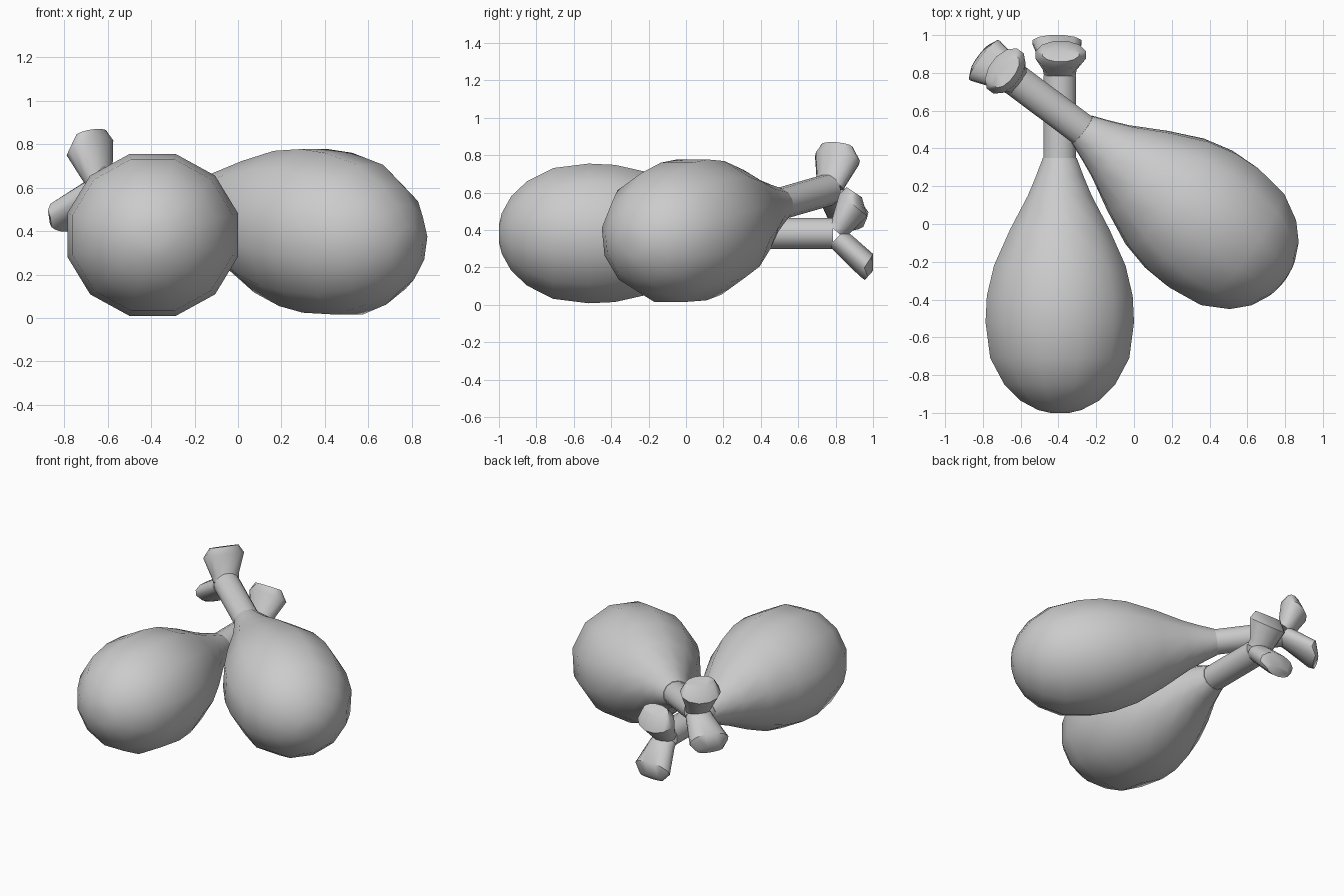
import bpy, bmesh, math
from mathutils import Matrix, Vector

if "Cube" in bpy.data.objects:
    bpy.data.objects.remove(bpy.data.objects["Cube"])

SIDES = 12


def loft(bm, rings):
    """Skin rings; each is (y0, z0, y1, z1, x_radius, x_centre), spanning two outline points."""
    loops = []
    for y0, z0, y1, z1, rx, xc in rings:
        c = Vector((xc, (y0 + y1) / 2, (z0 + z1) / 2))
        n = Vector((0, (y1 - y0) / 2, (z1 - z0) / 2))
        loop = []
        for i in range(SIDES):
            a = 2 * math.pi * (i + 0.5) / SIDES
            loop.append(bm.verts.new(c + Vector((rx * math.cos(a), 0, 0)) + n * math.sin(a)))
        loops.append(loop)
    for a, b in zip(loops, loops[1:]):
        for i in range(SIDES):
            j = (i + 1) % SIDES
            bm.faces.new((a[i], a[j], b[j], b[i]))
    bm.faces.new(loops[0])
    bm.faces.new(loops[-1])


def make(name, rings, frame):
    bm = bmesh.new()
    loft(bm, rings)
    bmesh.ops.recalc_face_normals(bm, faces=bm.faces)
    me = bpy.data.meshes.new(name)
    bm.to_mesh(me)
    bm.free()
    ob = bpy.data.objects.new(name, me)
    bpy.context.collection.objects.link(ob)
    ob.matrix_world = frame
    bpy.ops.object.select_all(action='DESELECT')
    ob.select_set(True)
    bpy.context.view_layer.objects.active = ob
    bpy.ops.object.shade_smooth_by_angle(angle=math.radians(50))


def round_ring(y, r):
    r *= 1.03
    return (y, -r * 0.95, y, r * 0.95, r, 0)


# Local frame: origin at the neck, +y along the bone, +z up
meat = [round_ring(y, r) for y, r in (
    (-1.35, 0.05), (-1.335, 0.115), (-1.285, 0.21), (-1.2, 0.295), (-1.06, 0.37),
    (-0.87, 0.395), (-0.73, 0.388), (-0.57, 0.35), (-0.38, 0.265),
    (-0.2, 0.17), (-0.1, 0.128), (0, 0.09))]
bone = [round_ring(y, 0.087) for y in (-0.05, 0.435)]
upper_knob = [
    (0.40, 0.06, 0.50, -0.03, 0.087, 0), (0.43, 0.08, 0.53, 0.0, 0.093, 0),
    (0.468, 0.215, 0.622, 0.09, 0.138, 0.005), (0.508, 0.248, 0.592, 0.192, 0.10, 0.005)]
lower_knob = [
    (0.41, -0.07, 0.50, 0.02, 0.087, 0), (0.43, -0.085, 0.54, -0.01, 0.093, 0),
    (0.575, -0.228, 0.652, -0.108, 0.135, -0.015), (0.605, -0.25, 0.65, -0.20, 0.09, -0.015)]


def drumstick(label, neck, direction):
    d = Vector(direction).normalized()
    right = d.cross(Vector((0, 0, 1))).normalized()
    up = right.cross(d)
    frame = Matrix.Translation(neck) @ Matrix((right, d, up)).transposed().to_4x4()
    for part, rings in (("meat", meat), ("bone", bone),
                        ("upper_knob", upper_knob), ("lower_knob", lower_knob)):
        make(label + "_" + part, rings, frame)


drumstick("left_drumstick", (-0.393, 0.35, 0.382), (0, 1, 0))
drumstick("right_drumstick", (-0.275, 0.5, 0.54), (-0.79, 0.59, 0.17))
